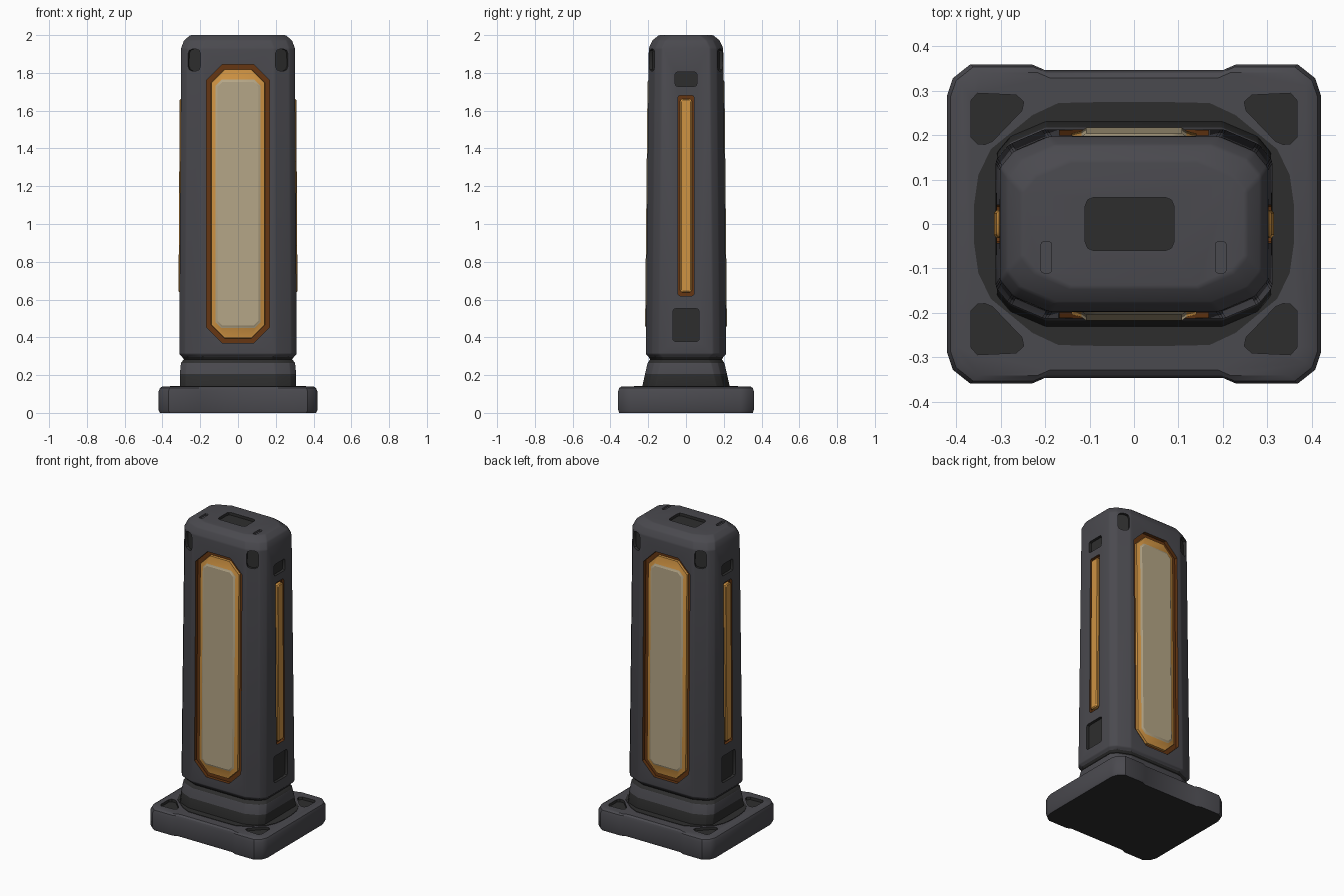
import bpy, bmesh, math
from mathutils import Vector, Matrix

if "Cube" in bpy.data.objects:
    bpy.data.objects.remove(bpy.data.objects["Cube"])


def material(name, rgb):
    m = bpy.data.materials.new(name)
    m.diffuse_color = (*rgb, 1)
    m.use_nodes = True
    m.node_tree.nodes["Principled BSDF"].inputs["Base Color"].default_value = m.diffuse_color
    return m


GREY, DARK, BROWN, AMBER, CREAM = range(5)
MATS = [material("charcoal grey", (0.068, 0.067, 0.077)),
        material("dark recess", (0.027, 0.027, 0.027)),
        material("burnt brown", (0.13, 0.037, 0.006)),
        material("amber", (0.62, 0.29, 0.055)),
        material("warm cream", (0.46, 0.38, 0.24))]


def quad(pts):
    """Mirror one quadrant of an outline (from +x round to +y) into all four."""
    r = pts[::-1]
    return (pts + [(-x, y) for x, y in r] + [(-x, -y) for x, y in pts]
            + [(x, -y) for x, y in r])


def rect(hx, hy, c):
    """Rectangle with softened corners."""
    return quad([(hx, hy - c), (hx - 0.29 * c, hy - 0.29 * c), (hx - c, hy)])


def octagon(hx, hy, c):
    return quad([(hx, hy - c), (hx - c, hy)])


def tower(hx, hy):
    """Cross-section of body and plinth."""
    return quad([(hx, hy - 0.07), (hx - 0.03, hy - 0.034), (hx - 0.11, hy)])


def frame(origin, normal, up=(0, 0, 1)):
    n = Vector(normal).normalized()
    v = Vector(up)
    v = (v - n * v.dot(n)).normalized()
    u = v.cross(n)
    m = Matrix((u, v, n)).transposed().to_4x4()
    m.translation = Vector(origin)
    return m


def loft(bm, rings, mats, mat=Matrix()):
    """rings: (outline, height); mats: bottom cap, each band, top cap."""
    loops = [[bm.verts.new(mat @ Vector((x, y, h))) for x, y in o] for o, h in rings]
    bm.faces.new(loops[0][::-1]).material_index = mats[0]
    for a, b, mi in zip(loops, loops[1:], mats[1:]):
        for i in range(len(a)):
            j = (i + 1) % len(a)
            bm.faces.new((a[i], a[j], b[j], b[i])).material_index = mi
    bm.faces.new(loops[-1]).material_index = mats[-1]


def pocket(bm, outline, mat, depth=0.018, colour=DARK):
    loft(bm, [(outline, -depth), (outline, 0.03)], [colour] * 3, mat)


def finish(name, bm):
    bmesh.ops.recalc_face_normals(bm, faces=bm.faces)
    me = bpy.data.meshes.new(name)
    bm.to_mesh(me)
    bm.free()
    ob = bpy.data.objects.new(name, me)
    for m in MATS:
        me.materials.append(m)
    bpy.context.collection.objects.link(ob)
    return ob


def refine(ob, bevel=0, cutter=None):
    bpy.ops.object.select_all(action='DESELECT')
    bpy.context.view_layer.objects.active = ob
    ob.select_set(True)
    if bevel:
        b = ob.modifiers.new("soft edges", 'BEVEL')
        b.width, b.segments = bevel, 2
        b.limit_method, b.angle_limit = 'ANGLE', math.radians(20)
        bpy.ops.object.modifier_apply(modifier=b.name)
    if cutter:
        cutter.hide_render = True
        b = ob.modifiers.new("pockets", 'BOOLEAN')
        b.operation, b.solver, b.object = 'DIFFERENCE', 'EXACT', cutter
        bpy.ops.object.modifier_apply(modifier=b.name)
        bpy.data.objects.remove(cutter)
    bpy.ops.object.shade_smooth_by_angle(angle=math.radians(30))


# Base plate: notched front and back, four corner pockets
edge = quad([(0.42, 0.29), (0.407, 0.328), (0.368, 0.359), (0.23, 0.359), (0.20, 0.346)])
bm = bmesh.new()
loft(bm, [([(x * s, y * s) for x, y in edge], z) for z, s in
          ((0, 0.985), (0.015, 1), (0.115, 1), (0.132, 0.983), (0.14, 0.95))],
     [DARK, GREY, GREY, GREY, GREY, GREY])
base = finish("base_plate", bm)
bm = bmesh.new()
corner = [(0.366, 0.195), (0.366, 0.278), (0.352, 0.294), (0.265, 0.29),
          (0.248, 0.275), (0.252, 0.255), (0.318, 0.186), (0.335, 0.179), (0.352, 0.18)]
for sx in (1, -1):
    for sy in (1, -1):
        pocket(bm, [(x * sx, y * sy) for x, y in corner], Matrix.Translation((0, 0, 0.14)))
refine(base, 0, finish("base_cutter", bm))

# Dark apron on the base top
bm = bmesh.new()
apron = quad([(0.36, 0.04), (0.35, 0.11), (0.322, 0.168), (0.228, 0.245), (0.17, 0.272), (0.08, 0.274)])
loft(bm, [(apron, 0.136), (apron, 0.143)], [DARK] * 3)
finish("base_apron", bm)

# Plinth: dark flared foot, grey collar
bm = bmesh.new()
loft(bm, [(tower(*s), z) for z, s in ((0.137, (0.308, 0.232)), (0.205, (0.308, 0.217)),
          (0.265, (0.302, 0.203)), (0.285, (0.285, 0.188)))],
     [DARK, DARK, GREY, DARK, DARK])
refine(finish("plinth", bm), 0.004)

# Main body with chamfered crown
bm = bmesh.new()
loft(bm, [(tower(*s), z) for z, s in (
    (0.282, (0.287, 0.19)), (0.297, (0.296, 0.198)), (0.312, (0.311, 0.213)),
    (1.93, (0.301, 0.197)), (1.972, (0.286, 0.178)), (2.0, (0.252, 0.143)))],
    [DARK, DARK, GREY, GREY, GREY, GREY, GREY])
body = finish("body", bm)

# Recesses in the body
bm = bmesh.new()
panels = [frame((0, s * 0.2052, 1.107), (0, s, 0.01)) for s in (-1, 1)]
sides = [frame((s * 0.3058, 0, 1.15), (s, 0, 0.006)) for s in (-1, 1)]
for m in panels:
    pocket(bm, octagon(0.168, 0.737, 0.085), m, 0.022, BROWN)
for m in sides:
    pocket(bm, rect(0.043, 0.53, 0.012), m, 0.018, BROWN)
    pocket(bm, rect(0.057, 0.038, 0.012), m @ Matrix.Translation((0, 0.617, 0)))
    pocket(bm, rect(0.07, 0.087, 0.015), m @ Matrix.Translation((0, -0.685, 0)))
for sx in (1, -1):
    for sy in (1, -1):
        pocket(bm, rect(0.036, 0.058, 0.025),
               frame((sx * 0.232, sy * 0.1805, 1.868), (sx * 0.39, sy * 0.92, 0.01)))
top = Matrix.Translation((0, 0, 2.0))
pocket(bm, rect(0.1, 0.06, 0.02), top @ Matrix.Translation((-0.01, 0, 0)))
for x in (-0.197, 0.195):
    pocket(bm, rect(0.012, 0.035, 0.006), top @ Matrix.Translation((x, -0.075, 0)), 0.012, GREY)
refine(body, 0.006, finish("body_cutter", bm))

# Light panels: amber rim sloping up to a cream lens
for name, m in zip(("front_lamp", "back_lamp"), panels):
    bm = bmesh.new()
    loft(bm, [(octagon(0.142, 0.712, 0.07), -0.024), (octagon(0.140, 0.710, 0.07), -0.008),
              (octagon(0.118, 0.657, 0.03), -0.002), (octagon(0.108, 0.645, 0.025), 0.005)],
         [AMBER, AMBER, AMBER, CREAM, CREAM], m)
    refine(finish(name, bm))

# Side light strips
for name, m in zip(("left_strip", "right_strip"), sides):
    bm = bmesh.new()
    loft(bm, [(rect(0.031, 0.512, 0.012), -0.02), (rect(0.031, 0.512, 0.012), 0.001),
              (rect(0.025, 0.506, 0.01), 0.006)], [AMBER] * 4, m)
    refine(finish(name, bm))
